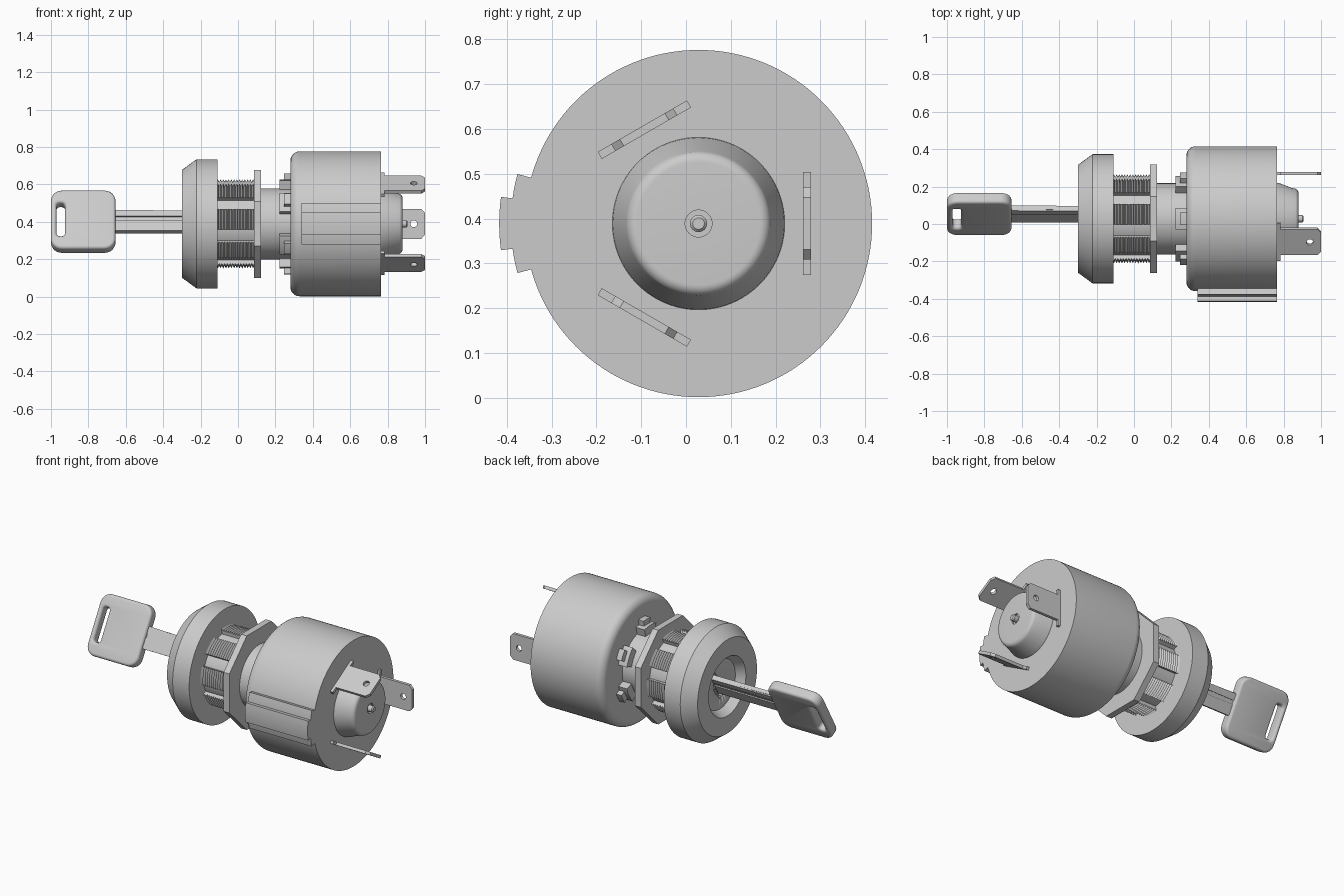
import bpy, bmesh
from math import sin, cos, pi, radians
from mathutils import Matrix

if "Cube" in bpy.data.objects:
    bpy.data.objects.remove(bpy.data.objects["Cube"])

AY, AZ = 0.028, 0.389          # the common axis runs along x through this point


def finish(obj):
    bpy.ops.object.select_all(action='DESELECT')
    obj.select_set(True)
    bpy.context.view_layer.objects.active = obj
    bpy.ops.object.shade_smooth_by_angle(angle=radians(30))
    return obj


def sweep(bm, profile, centre=None, half=180, n=128):
    """Revolve (x, r) points: a full turn, or a capped sector centred on an angle."""
    full = centre is None
    start = 0 if full else centre - half
    rings = []
    for i in range(n if full else n + 1):
        a = radians(start + 2 * half * i / n)
        rings.append([bm.verts.new((x, AY + r * cos(a), AZ + r * sin(a))) for x, r in profile])
    count = len(profile) - 1 if full else len(profile)
    for i in range(n):
        A, B = rings[i], rings[(i + 1) % len(rings)]
        for j in range(count):
            k = (j + 1) % len(profile)
            bm.faces.new((A[j], A[k], B[k], B[j]))
    if not full:
        bm.faces.new(rings[0])
        bm.faces.new(rings[-1])


def build(name, *sweeps):
    bm = bmesh.new()
    for args in sweeps:
        sweep(bm, **args)
    if all('centre' not in s for s in sweeps):
        bmesh.ops.remove_doubles(bm, verts=bm.verts, dist=1e-5)
    bmesh.ops.recalc_face_normals(bm, faces=bm.faces)
    me = bpy.data.meshes.new(name)
    bm.to_mesh(me)
    bm.free()
    obj = bpy.data.objects.new(name, me)
    bpy.context.collection.objects.link(obj)
    return finish(obj)


def block(x0, x1, r0, r1):
    return [(x0, r0), (x0, r1), (x1, r1), (x1, r0)]


def arc(cx, cy, r, a0, a1, n=6):
    return [(cx + r * cos(radians(a0 + (a1 - a0) * i / n)),
             cy + r * sin(radians(a0 + (a1 - a0) * i / n))) for i in range(n + 1)]


def rounded(x0, x1, h, r):
    return (arc(x1 - r, h - r, r, 0, 90) + arc(x0 + r, h - r, r, 90, 180)
            + arc(x0 + r, r - h, r, 180, 270) + arc(x1 - r, r - h, r, 270, 360))


def plate(name, outlines, thickness, angle, y, z, bevel=0.0):
    """Flat plate with holes, drawn in (x, width), turned about x."""
    cu = bpy.data.curves.new(name, 'CURVE')
    cu.dimensions, cu.fill_mode = '2D', 'BOTH'
    cu.extrude = thickness / 2 - bevel
    cu.bevel_depth, cu.offset, cu.bevel_resolution = bevel, -bevel, 3
    for pts in outlines:
        sp = cu.splines.new('POLY')
        sp.points.add(len(pts) - 1)
        for p, (u, v) in zip(sp.points, pts):
            p.co = (u, v, 0, 1)
        sp.use_cyclic_u = True
    obj = bpy.data.objects.new(name, cu)
    bpy.context.collection.objects.link(obj)
    obj.matrix_world = Matrix.Translation((0, y, z)) @ Matrix.Rotation(radians(angle), 4, 'X')
    bpy.ops.object.select_all(action='DESELECT')
    obj.select_set(True)
    bpy.context.view_layer.objects.active = obj
    bpy.ops.object.convert(target='MESH')
    obj = bpy.context.view_layer.objects.active
    bm = bmesh.new()
    bm.from_mesh(obj.data)
    bmesh.ops.remove_doubles(bm, verts=bm.verts, dist=1e-5)
    bmesh.ops.recalc_face_normals(bm, faces=bm.faces)
    bm.to_mesh(obj.data)
    bm.free()
    return finish(obj)


# Main housing: drum with a rounded front shoulder
build('housing', dict(profile=[(0.28, 0)] + arc(0.33, 0.3375, 0.05, 180, 90, 8)
                      + [(0.765, 0.3875), (0.765, 0)]))

# Stepped locating rib along the front side of the housing
build('housing_rib',
      dict(profile=block(0.34, 0.765, 0.36, 0.419), centre=180, half=15.3, n=12),
      dict(profile=block(0.34, 0.765, 0.36, 0.445), centre=180, half=7.7, n=8))

# Rear boss with a small recess and the pin in it
build('rear_boss', dict(profile=[(0.76, 0), (0.76, 0.193), (0.775, 0.191)]
                        + [(0.845, 0.164)] + arc(0.855, 0.137, 0.025, 68, 0, 6)
                        + [(0.88, 0.03), (0.87, 0.03), (0.87, 0)]))
build('rear_pin', dict(profile=[(0.86, 0), (0.86, 0.019), (0.9, 0.019), (0.906, 0.013), (0.906, 0)], n=32))

# Three blade terminals around the boss
half_blade = [(0.75, 0.115), (0.782, 0.115), (0.782, 0.08), (0.98, 0.08), (1.0, 0.058)]
blade = half_blade + [(x, -v) for x, v in reversed(half_blade)]
hole = arc(0.94, 0, 0.018, 0, 345, 23)
for i in range(3):
    a = radians(120 * i)
    plate(f'terminal_{i + 1}', [blade, hole], 0.018, 120 * i + 90,
          AY + 0.242 * cos(a), AZ + 0.242 * sin(a))

# Neck and its six crimp tabs
build('neck', dict(profile=[(0.08, 0), (0.08, 0.19), (0.29, 0.19), (0.29, 0)]))
tabs = []
for i in range(6):
    c = 30 + 60 * i
    tabs.append(dict(profile=block(0.222, 0.29, 0.17, 0.238), centre=c, half=14, n=8))
    tabs.append(dict(profile=block(0.245, 0.29, 0.17, 0.27), centre=c, half=7, n=4))
build('neck_tabs', *tabs)

# Eight-sided nut
R = 0.289 / cos(pi / 8)
build('nut', dict(profile=block(0.085, 0.124, 0.0, R), centre=22.5, half=180, n=8))

# Barrel with eight threaded segments
build('barrel_core', dict(profile=[(-0.13, 0), (-0.13, 0.205), (0.12, 0.205), (0.12, 0)]))
pitch, teeth = 0.0145, 14
thread = [(-0.115, 0.18)]
for i in range(teeth):
    x = -0.115 + pitch * i
    thread += [(x, 0.224), (x + pitch / 2, 0.238)]
thread += [(-0.115 + pitch * teeth, 0.224), (-0.115 + pitch * teeth, 0.18)]
build('barrel_threads', *[dict(profile=thread, centre=39 + 45 * i, half=13.5, n=8) for i in range(8)])

# Bezel with chamfered rim and dished opening
bezel = build('bezel', dict(profile=[(-0.25, 0), (-0.25, 0.15), (-0.265, 0.16), (-0.3, 0.18), (-0.3, 0.288),
                                     (-0.222, 0.345), (-0.11, 0.345), (-0.11, 0)]))

# Key slot cut into the face of the lock
KEY_Y, KEY_Z, KEY_TURN = 0.053, 0.4, 60
cutter = plate('slot_cutter', [[(-0.4, -0.085), (-0.19, -0.085), (-0.19, 0.085), (-0.4, 0.085)]],
               0.042, KEY_TURN, KEY_Y, KEY_Z)
cutter.hide_render = True
cutter.hide_viewport = True
mod = bezel.modifiers.new('slot', 'BOOLEAN')
mod.object, mod.operation, mod.solver = cutter, 'DIFFERENCE', 'EXACT'

# Key: rounded bow with a slot, and a grooved blade
plate('key_bow', [rounded(-1.0, -0.655, 0.18, 0.06), rounded(-0.97, -0.925, 0.102, 0.018)],
      0.066, KEY_TURN, KEY_Y, KEY_Z, bevel=0.016)
plate('key_blade_web', [[(-0.68, -0.06), (-0.15, -0.055), (-0.15, 0.055), (-0.68, 0.068)]],
      0.018, KEY_TURN, KEY_Y, KEY_Z)
for name, lo, hi in (('upper', 0.025, 0.064), ('lower', -0.064, 0.002)):
    plate(f'key_blade_{name}_rail', [[(-0.68, lo), (-0.15, lo), (-0.15, hi * 0.92 if hi > 0.01 else hi), (-0.68, hi)]],
          0.032, KEY_TURN, KEY_Y, KEY_Z)
